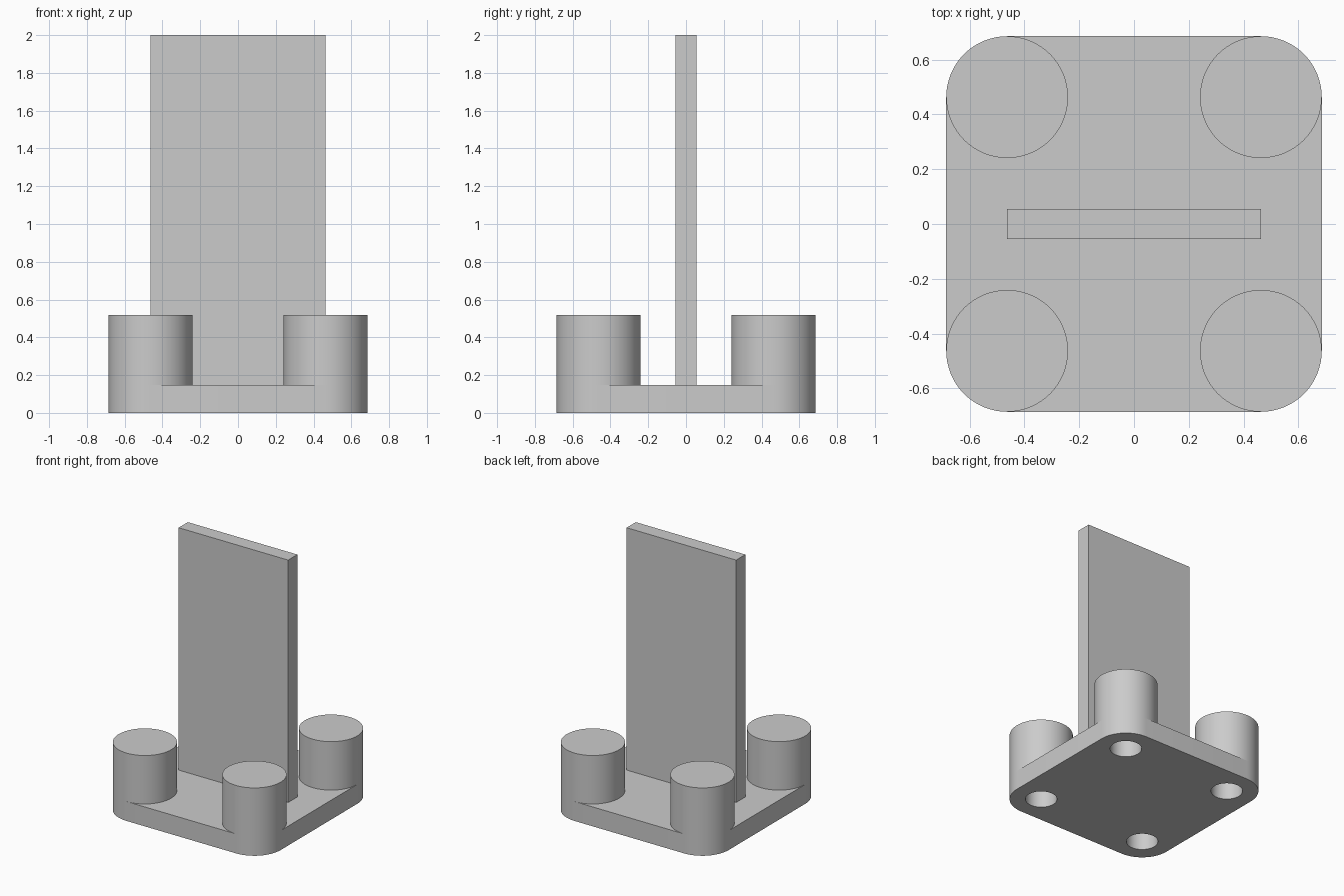
import bpy
import bmesh
from math import pi, cos, sin, radians

U = 2 / 54               # one design unit, the model is 54 units tall
BASE_H, POST_TOP = 4 * U, 14 * U
POST_R, HOLE_R, HOLE_H = 6 * U, 3 * U, 10 * U
OFFSET = 12.5 * U        # post centres in x and y
SEGMENTS = 64
CORNERS = [("front_right", -1, -1), ("front_left", 1, -1),
           ("back_left", 1, 1), ("back_right", -1, 1)]

cube = bpy.data.objects.get("Cube")
if cube:
    bpy.data.objects.remove(cube, do_unlink=True)

grey = bpy.data.materials.new("plain_grey")
grey.use_nodes = True
colour = (0.6, 0.6, 0.6, 1)
grey.diffuse_color = colour
grey.node_tree.nodes["Principled BSDF"].inputs["Base Color"].default_value = colour


def arc(cx, cy, r, start, sweep, steps):
    return [(cx + r * cos(start + sweep * i / steps),
             cy + r * sin(start + sweep * i / steps)) for i in range(steps + 1)]


def prism(name, outline, z0, z1):
    """Extrude a closed counter-clockwise outline from z0 up to z1."""
    bm = bmesh.new()
    face = bm.faces.new([bm.verts.new((x, y, z0)) for x, y in outline])
    top = bmesh.ops.extrude_face_region(bm, geom=[face], use_keep_orig=True)["geom"]
    bmesh.ops.translate(bm, vec=(0, 0, z1 - z0),
                        verts=[v for v in top if isinstance(v, bmesh.types.BMVert)])
    bmesh.ops.recalc_face_normals(bm, faces=bm.faces)
    mesh = bpy.data.meshes.new(name)
    bm.to_mesh(mesh)
    bm.free()
    mesh.materials.append(grey)
    obj = bpy.data.objects.new(name, mesh)
    bpy.context.collection.objects.link(obj)
    return obj


def activate(obj):
    bpy.ops.object.select_all(action="DESELECT")
    obj.select_set(True)
    bpy.context.view_layer.objects.active = obj


def disc(cx, cy, r):
    return arc(cx, cy, r, 0, 2 * pi, SEGMENTS)[:-1]


def cut(obj, cutter):
    activate(obj)
    mod = obj.modifiers.new("hole", "BOOLEAN")
    mod.operation, mod.solver, mod.object = "DIFFERENCE", "EXACT", cutter
    bpy.ops.object.modifier_apply(modifier=mod.name)


# Base plate, its rounded corners flush with the posts
outline = []
for i, (_, sx, sy) in enumerate(CORNERS):
    outline += arc(sx * OFFSET, sy * OFFSET, POST_R, pi + i * pi / 2, pi / 2, SEGMENTS // 4)
base = prism("base_plate", outline, 0, BASE_H)
parts = [base]

# Corner posts, each with a blind hole opening in the underside
for name, sx, sy in CORNERS:
    x, y = sx * OFFSET, sy * OFFSET
    post = prism(name + "_post", disc(x, y, POST_R), BASE_H, POST_TOP)
    cutter = prism("hole_cutter", disc(x, y, HOLE_R), -U, HOLE_H)
    cutter.hide_render = True
    cut(base, cutter)
    cut(post, cutter)
    bpy.data.objects.remove(cutter, do_unlink=True)
    parts.append(post)

# Upright panel across the middle
w, t = OFFSET, 1.5 * U
parts.append(prism("upright_panel", [(-w, -t), (w, -t), (w, t), (-w, t)], BASE_H, 2))

for part in parts:
    activate(part)
    bpy.ops.object.shade_smooth_by_angle(angle=radians(30))
